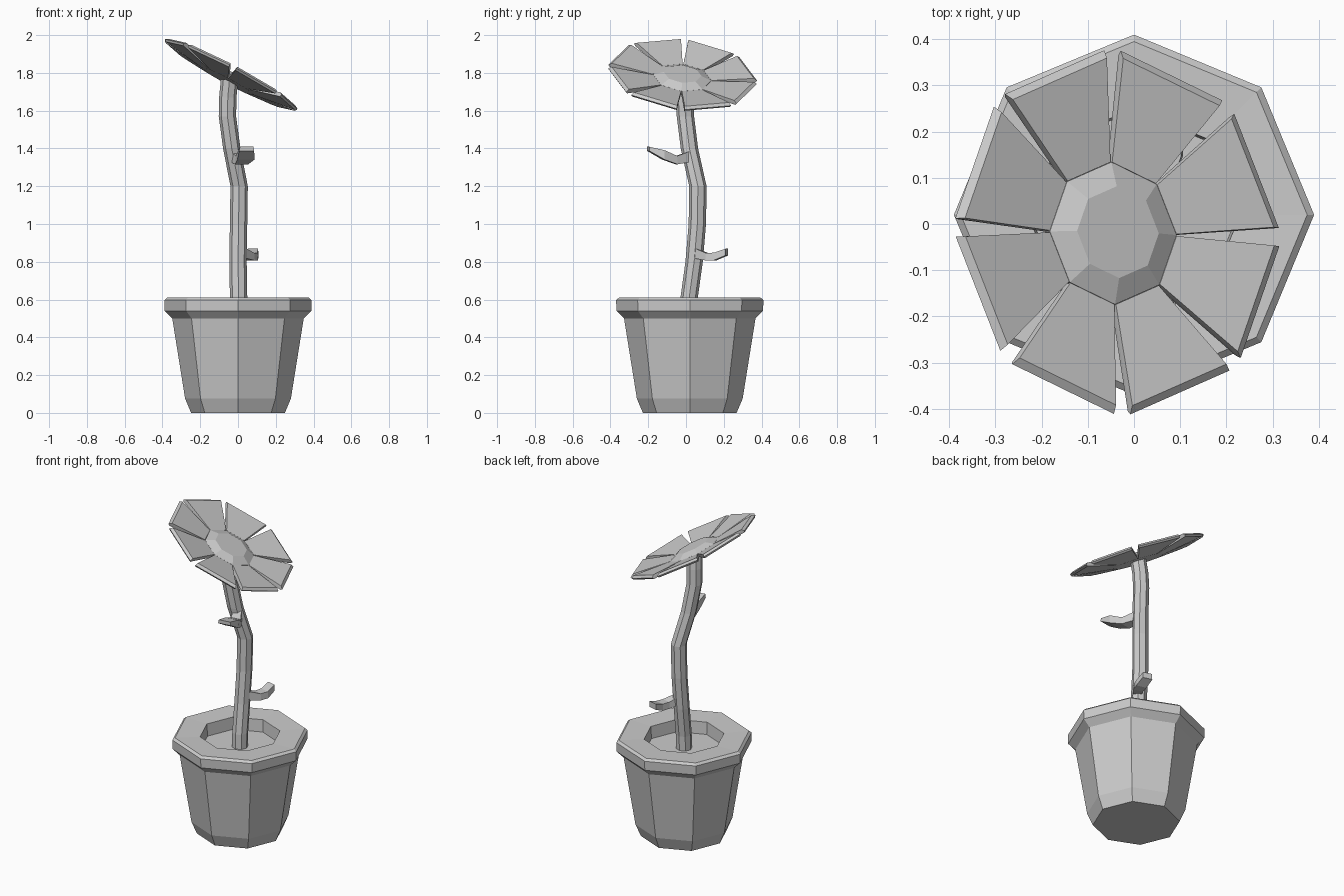
import bpy, bmesh, math
from mathutils import Vector, Matrix

if "Cube" in bpy.data.objects:
    bpy.data.objects.remove(bpy.data.objects["Cube"])


def loft(name, rings, bm=None):
    """Skin a list of equal-sized point rings and cap both ends."""
    own = bm is None
    bm = bm or bmesh.new()
    vr = [[bm.verts.new(p) for p in r] for r in rings]
    n = len(vr[0])
    for a, b in zip(vr, vr[1:]):
        for i in range(n):
            j = (i + 1) % n
            bm.faces.new((a[i], a[j], b[j], b[i]))
    bm.faces.new(vr[0][::-1])
    bm.faces.new(vr[-1])
    return finish(name, bm) if own else None


def finish(name, bm):
    bmesh.ops.recalc_face_normals(bm, faces=bm.faces)
    me = bpy.data.meshes.new(name)
    bm.to_mesh(me)
    bm.free()
    ob = bpy.data.objects.new(name, me)
    bpy.context.collection.objects.link(ob)
    return ob


def octagon(r, z, cx=0.0, cy=0.0, turn=0.0):
    return [Vector((cx + r * math.cos(turn + i * math.pi / 4),
                    cy + r * math.sin(turn + i * math.pi / 4), z)) for i in range(8)]


# Pot with rim and recessed soil
pot_profile = [(0.248, 0), (0.28, 0.075), (0.348, 0.50), (0.388, 0.54), (0.39, 0.597),
               (0.375, 0.61), (0.23, 0.605), (0.225, 0.53)]
loft("pot", [octagon(r, z, 0, 0.02) for r, z in pot_profile])

# Curved stem
stem_path = [(0.003, 0.015, 0.52), (0.003, 0.018, 0.62), (0.0, 0.043, 0.80), (0.003, 0.06, 1.0),
             (0.006, 0.063, 1.2), (-0.033, 0.018, 1.4), (-0.056, -0.003, 1.57),
             (-0.054, -0.008, 1.67), (-0.045, -0.018, 1.765)]
loft("stem", [octagon(0.046, z, x, y) for x, y, z in stem_path])


# Curled leaves: sections are centre, half width, half thickness
def leaf(name, sections, side):
    side = Vector(side).normalized()
    rings = []
    for c, w, t in sections:
        c, up = Vector(c), Vector((0, 0, t))
        rings.append([c - side * w - up, c + side * w - up,
                      c + side * w * 0.9 + up, c - side * w * 0.9 + up])
    loft(name, rings)


leaf("upper_leaf", [((-0.02, 0.03, 1.36), 0.025, 0.03), ((0.02, -0.05, 1.338), 0.035, 0.022),
                    ((0.042, -0.12, 1.366), 0.046, 0.025), ((0.046, -0.2, 1.398), 0.04, 0.011)],
     (1, 0.15, 0))
leaf("lower_leaf", [((0.02, 0.05, 0.845), 0.025, 0.027), ((0.06, 0.11, 0.827), 0.03, 0.02),
                    ((0.075, 0.155, 0.828), 0.032, 0.02), ((0.08, 0.215, 0.851), 0.03, 0.018)],
     (1, -0.25, 0))

# Tilted flower head
normal = Vector((0.53, 0.12, 1)).normalized()
tilt = Matrix.Translation((-0.045, -0.02, 1.775)) @ \
    Vector((0, 0, 1)).rotation_difference(normal).to_matrix().to_4x4()

centre = loft("flower_centre", [octagon(0.155, -0.022), octagon(0.155, 0.0), octagon(0.1, 0.022)])
centre.data.transform(tilt)

# Eight slightly cupped petals separated by narrow gaps
R_IN, R_OUT, CUP, GAP, THICK = 0.155, 0.393, 0.03, 0.02, 0.022
bm = bmesh.new()
for k in range(8):
    a0, a1 = k * math.pi / 4, (k + 1) * math.pi / 4

    def corner(r, a, off, z):
        return Vector((r * math.cos(a) - off * math.sin(a), r * math.sin(a) + off * math.cos(a), z))

    def outline(r_out, dz, gap):
        return [corner(R_IN, a0, 0.002, dz), corner(r_out, a0, gap, CUP + dz),
                corner(r_out, a1, -gap, CUP + dz), corner(R_IN, a1, -0.002, dz)]

    loft("petal", [outline(R_OUT - 0.005, -THICK, GAP), outline(R_OUT + 0.003, -THICK * 0.5, GAP),
                   outline(R_OUT - 0.015, 0.0, GAP)], bm)
petals = finish("petals", bm)
petals.data.transform(tilt)
